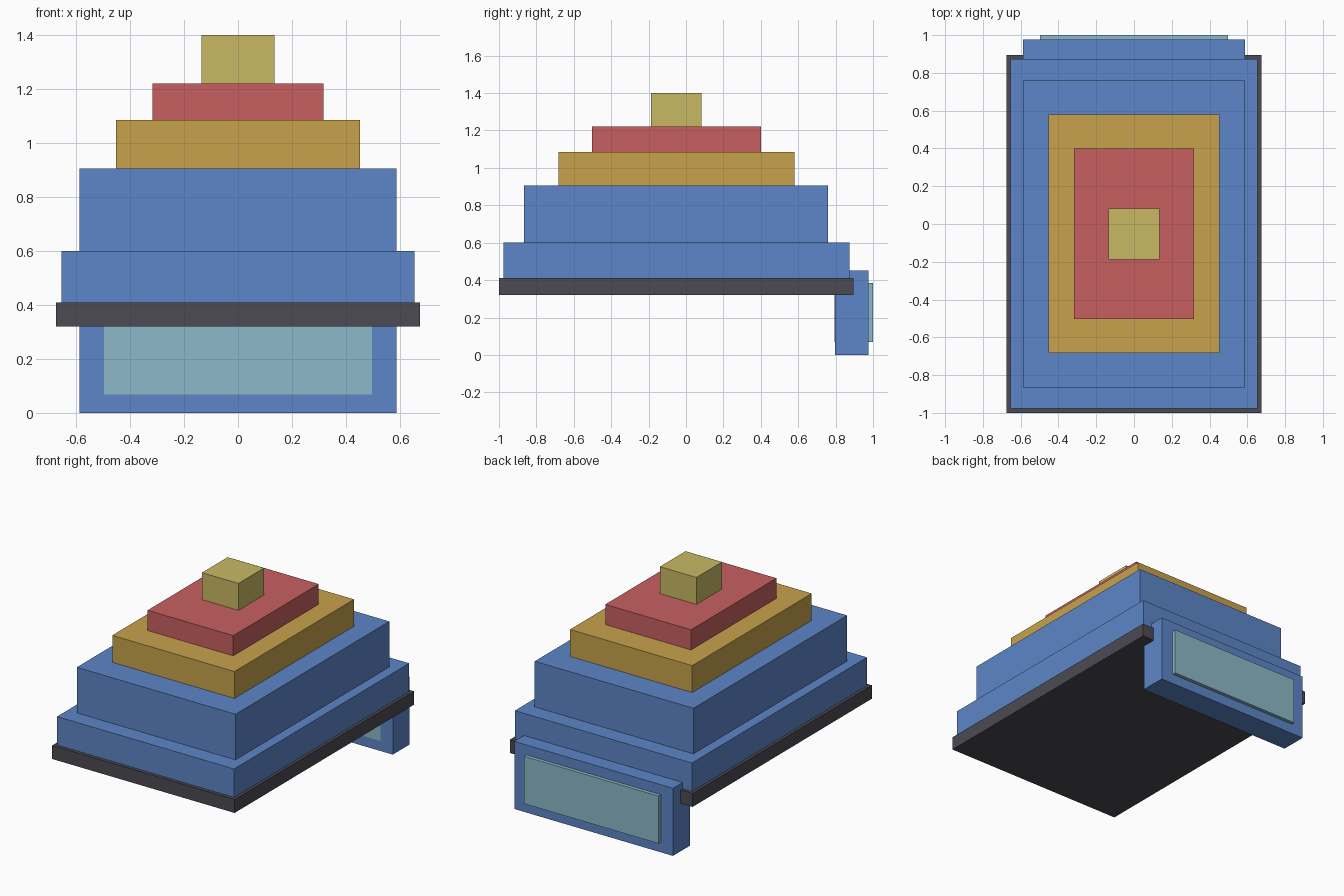
import bpy
import bmesh
from mathutils import Matrix, Vector

cube = bpy.data.objects.get("Cube")
if cube:
    bpy.data.objects.remove(cube, do_unlink=True)


def material(name, r, g, b):
    mat = bpy.data.materials.new(name)
    mat.use_nodes = True
    mat.diffuse_color = (r, g, b, 1)
    mat.node_tree.nodes["Principled BSDF"].inputs["Base Color"].default_value = (r, g, b, 1)
    return mat


blue = material("blue", 0.107, 0.238, 0.578)
gold = material("gold", 0.578, 0.361, 0.072)
red = material("red", 0.578, 0.117, 0.117)
yellow = material("yellow", 0.578, 0.485, 0.127)
charcoal = material("charcoal", 0.07, 0.069, 0.084)
teal = material("teal", 0.262, 0.485, 0.578)


def block(name, half_width, y_range, z_range, mat):
    """Flat-sided box, symmetric about x = 0."""
    (y0, y1), (z0, z1) = y_range, z_range
    size = Vector((2 * half_width, y1 - y0, z1 - z0))
    centre = Vector((0, (y0 + y1) / 2, (z0 + z1) / 2))
    bm = bmesh.new()
    bmesh.ops.create_cube(bm, size=1, matrix=Matrix.LocRotScale(None, None, size))
    mesh = bpy.data.meshes.new(name)
    bm.to_mesh(mesh)
    bm.free()
    mesh.materials.append(mat)
    obj = bpy.data.objects.new(name, mesh)
    obj.location = centre
    bpy.context.collection.objects.link(obj)
    return obj


# Stepped body, from the base plate up to the top block
tiers = [
    ("base_plate", 0.675, (-1.0, 0.895), 0.41, charcoal),
    ("lower_tier", 0.655, (-0.977, 0.873), 0.60, blue),
    ("main_tier", 0.587, (-0.865, 0.76), 0.905, blue),
    ("gold_tier", 0.452, (-0.683, 0.58), 1.085, gold),
    ("red_tier", 0.317, (-0.503, 0.40), 1.22, red),
    ("top_block", 0.135, (-0.188, 0.083), 1.40, yellow),
]
bottom = 0.32
for name, half_width, y_range, top, mat in tiers:
    block(name, half_width, y_range, (bottom, top), mat)
    bottom = top

# Hanging rear panel with a pane showing on both faces
block("rear_panel", 0.587, (0.797, 0.976), (0, 0.452), blue)
block("rear_pane", 0.497, (0.795, 1.0), (0.068, 0.385), teal)
